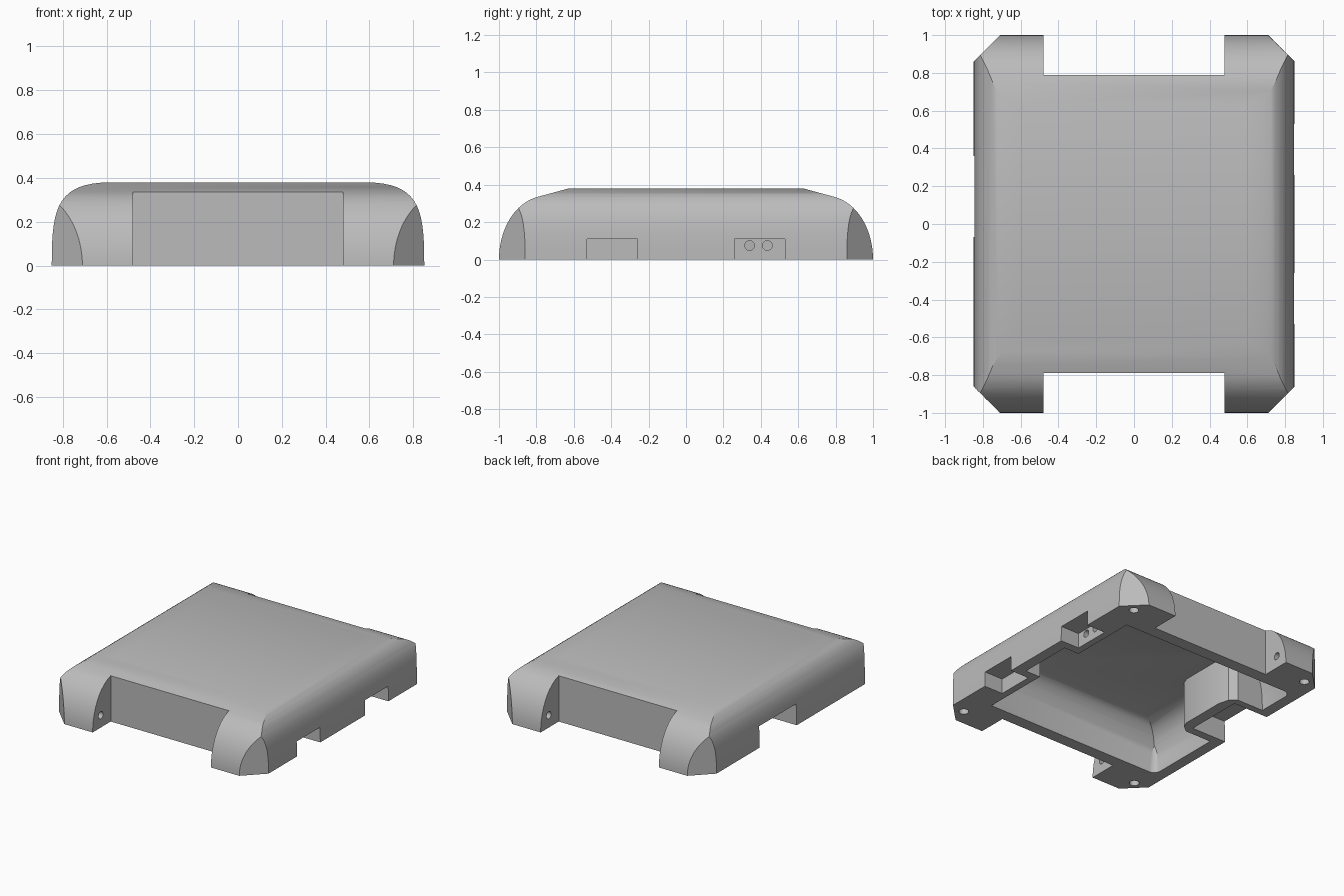
import bpy, bmesh, math
from mathutils import Vector
from mathutils.geometry import interpolate_bezier

if "Cube" in bpy.data.objects:
    bpy.data.objects.remove(bpy.data.objects["Cube"], do_unlink=True)

grey = bpy.data.materials.new("plain_grey")
grey.use_nodes = True
grey.diffuse_color = (0.5, 0.5, 0.5, 1)
grey.node_tree.nodes["Principled BSDF"].inputs["Base Color"].default_value = (0.5, 0.5, 0.5, 1)


def prism(name, pts, axis, lo, hi):
    """Extrude a flat outline along one axis."""
    place = {"X": lambda a, b, h: (h, a, b),
             "Y": lambda a, b, h: (a, h, b),
             "Z": lambda a, b, h: (a, b, h)}[axis]
    bm = bmesh.new()
    low = [bm.verts.new(place(a, b, lo)) for a, b in pts]
    high = [bm.verts.new(place(a, b, hi)) for a, b in pts]
    bm.faces.new(low)
    bm.faces.new(high)
    n = len(pts)
    for i in range(n):
        j = (i + 1) % n
        bm.faces.new((low[i], low[j], high[j], high[i]))
    bmesh.ops.recalc_face_normals(bm, faces=bm.faces)
    mesh = bpy.data.meshes.new(name)
    bm.to_mesh(mesh)
    bm.free()
    mesh.materials.append(grey)
    obj = bpy.data.objects.new(name, mesh)
    bpy.context.collection.objects.link(obj)
    return obj


def box(name, x0, x1, y0, y1, z0, z1):
    return prism(name, [(x0, y0), (x1, y0), (x1, y1), (x0, y1)], "Z", z0, z1)


def hole(name, a, b, r, axis, lo, hi):
    ring = [math.tau * i / 24 for i in range(24)]
    return prism(name, [(a + r * math.cos(t), b + r * math.sin(t)) for t in ring], axis, lo, hi)


def combine(obj, tool, operation):
    """Apply a boolean and drop the tool."""
    mod = obj.modifiers.new(operation.lower(), "BOOLEAN")
    mod.operation, mod.solver, mod.object = operation, "EXACT", tool
    bpy.context.view_layer.objects.active = obj
    bpy.ops.object.modifier_apply(modifier=mod.name)
    bpy.data.objects.remove(tool, do_unlink=True)


def curve(p0, h0, h1, p1, n=18):
    vecs = [Vector((*p, 0)) for p in (p0, h0, h1, p1)]
    return [(v.x, v.y) for v in interpolate_bezier(*vecs, n)]


def arch(half, drop=0.0):
    """Mirror a half section across its centre line, with an optional skirt below."""
    half = ([(half[0][0], -drop)] if drop else []) + half
    return half + [(-a, b) for a, b in reversed(half)]


# Outer shell: cross section, long section and plan outline intersected
side = curve((.85, 0), (.85, .25), (.835, .38), (.58, .38))
end = curve((1, 0), (1, .15), (.925, .301), (.79, .336)) + [(.62, .382)]
shell = prism("shell", arch(side), "Y", -1.2, 1.2)
combine(shell, prism("long_section", arch(end, .1), "X", -1.2, 1.2), "INTERSECT")
quarter = [(.90, .81), (.66, 1.05), (.48, 1.05), (.48, .79)]
half = quarter + [(-x, y) for x, y in reversed(quarter)]
plan = half + [(x, -y) for x, y in reversed(half)]
combine(shell, prism("plan_outline", plan, "Z", -.2, .6), "INTERSECT")

# Cavity with rounded upper edges and rounded plan corners
in_side = curve((.77, 0), (.77, .22), (.75, .335), (.55, .335), 12)
in_end = curve((.7, 0), (.7, .2), (.69, .34), (.53, .34), 12)
cavity = prism("cavity", arch(in_side, .1), "Y", -.9, .9)
combine(cavity, prism("cavity_long", arch(in_end, .2), "X", -1, 1), "INTERSECT")
corners = []
for cx, cy, start in ((.71, .64, 0), (-.71, .64, 90), (-.71, -.64, 180), (.71, -.64, 270)):
    for k in range(7):
        t = math.radians(start + 15 * k)
        corners.append((cx + .062 * math.cos(t), cy + .062 * math.sin(t)))
combine(cavity, prism("cavity_plan", corners, "Z", -.3, .6), "INTERSECT")

# Thick wall pads and the pocket housing stay solid
for s in (-1, 1):
    y = sorted((s * .2, s))
    combine(cavity, box("wall_pad", .65, 1, *y, -.4, .7), "DIFFERENCE")
housing = [(-1, -.13), (-.56, -.13), (-.51, -.09), (-.49, -.04),
           (-.49, .29), (-.51, .37), (-.56, .41), (-1, .41)]
combine(cavity, prism("pocket_housing", housing, "Z", -.4, .7), "DIFFERENCE")
combine(shell, cavity, "DIFFERENCE")

# Side notches and the deeper pocket
for s in (-1, 1):
    y = sorted((s * .26, s * .53))
    combine(shell, box("side_notch", .70, 1, *y, -.1, .11), "DIFFERENCE")
combine(shell, box("side_pocket", -1, -.57, -.07, .36, -.1, .155), "DIFFERENCE")

# Cable holes in one notch
for y in (.34, .435):
    combine(shell, hole("cable_hole", y, .075, .026, "X", .6, .8), "DIFFERENCE")

# Foot holes and hinge pin holes at each corner
for sx in (-1, 1):
    for sy in (-1, 1):
        combine(shell, hole("foot_hole", sx * .74, sy * .88, .033, "Z", -.1, .1), "DIFFERENCE")
        x = sorted((sx * .4, sx * .6))
        combine(shell, hole("pin_hole", sy * .905, .09, .026, "X", *x), "DIFFERENCE")

bpy.ops.object.select_all(action="DESELECT")
shell.select_set(True)
bpy.context.view_layer.objects.active = shell
bpy.ops.object.shade_smooth_by_angle(angle=math.radians(25))
